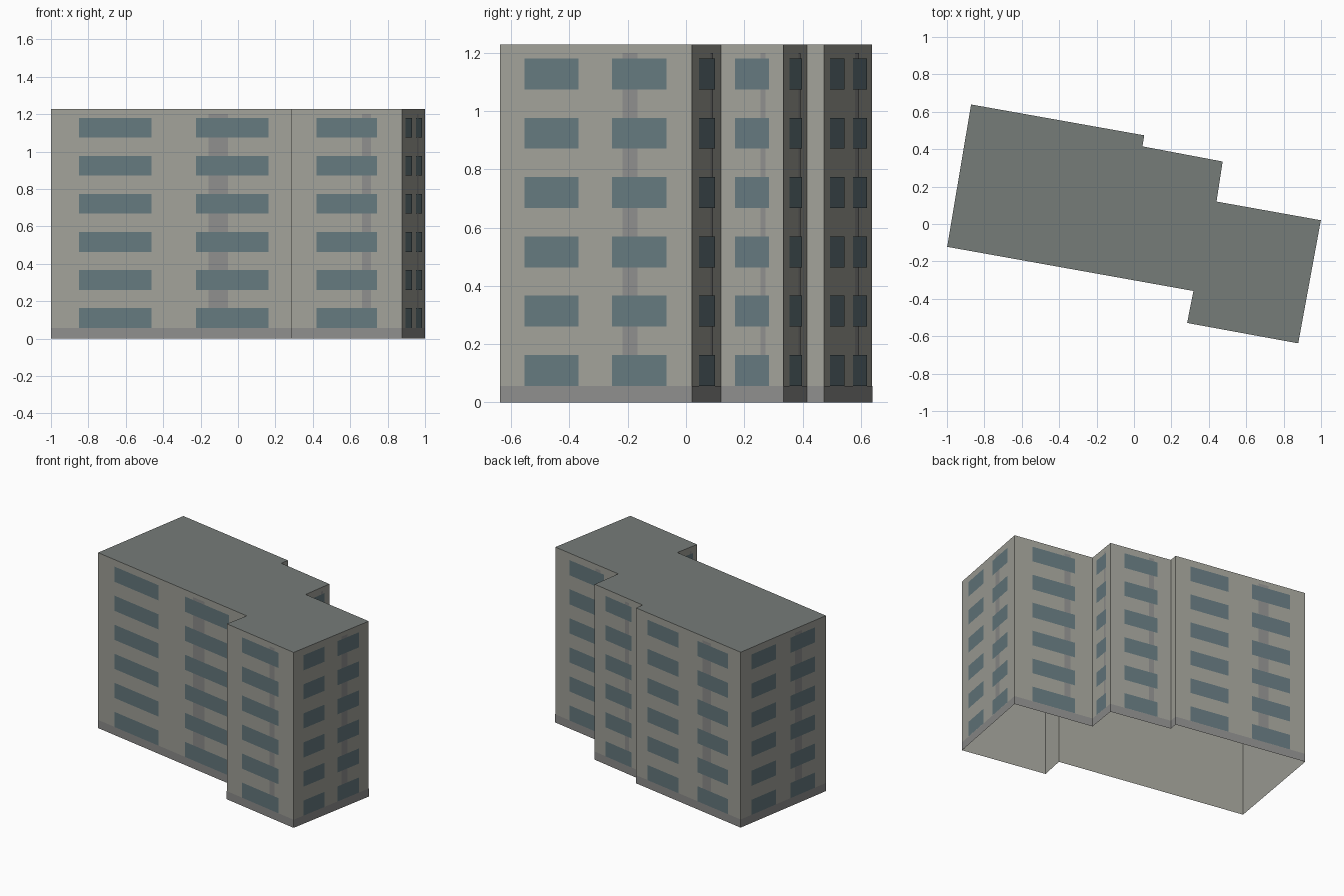
import bpy
from mathutils import Vector

if "Cube" in bpy.data.objects:
    bpy.data.objects.remove(bpy.data.objects["Cube"])

HEIGHT = 1.228
PLINTH = 0.057
FLOORS = 6
PITCH = 0.2035
WINDOW_H = 0.106

# footprint, counter-clockwise from the left front corner
FOOT = [Vector(p) for p in [
    (-0.999, -0.122), (0.318, -0.358), (0.284, -0.529), (0.878, -0.638),
    (0.999, 0.02), (0.441, 0.12), (0.474, 0.334), (0.045, 0.415),
    (0.055, 0.474), (-0.871, 0.639)]]
WALLS = list(zip(FOOT, FOOT[1:] + FOOT[:1]))


def material(name, rgb):
    m = bpy.data.materials.new(name)
    m.diffuse_color = (*rgb, 1)
    m.use_nodes = True
    m.node_tree.nodes["Principled BSDF"].inputs["Base Color"].default_value = m.diffuse_color
    return m


def mesh_object(name, verts, faces, mat):
    me = bpy.data.meshes.new(name)
    me.from_pydata(verts, [], faces)
    me.materials.append(mat)
    ob = bpy.data.objects.new(name, me)
    bpy.context.collection.objects.link(ob)
    return ob


def panels(name, rects, offset, mat):
    """Flat panels on walls; each rect is (start, end, from, to, z0, z1)."""
    verts, faces = [], []
    for a, b, f0, f1, z0, z1 in rects:
        d = (b - a).normalized()
        n = Vector((d.y, -d.x)) * offset
        p, q = a.lerp(b, f0) + n, a.lerp(b, f1) + n
        k = len(verts)
        verts += [(p.x, p.y, z0), (q.x, q.y, z0), (q.x, q.y, z1), (p.x, p.y, z1)]
        faces.append((k, k + 1, k + 2, k + 3))
    return mesh_object(name, verts, faces, mat)


wall_mat = material("wall", (0.36, 0.36, 0.32))
roof_mat = material("roof", (0.18, 0.20, 0.19))
glass_mat = material("glass", (0.13, 0.19, 0.21))
trim_mat = material("trim", (0.27, 0.27, 0.265))

# outer walls, open underneath
n = len(FOOT)
ring = [(p.x, p.y, 0) for p in FOOT] + [(p.x, p.y, HEIGHT) for p in FOOT]
mesh_object("walls", ring,
            [(i, (i + 1) % n, (i + 1) % n + n, i + n) for i in range(n)], wall_mat)

# flat roof
mesh_object("roof", [(p.x, p.y, HEIGHT) for p in FOOT], [tuple(range(n))], roof_mat)

# window rows and stained vertical strips; tiny return walls stay blank
windows, strips = [], []
for a, b in WALLS:
    length = (b - a).length
    if length < 0.1:
        continue
    strips.append((a, b, 0.638, 0.718, PLINTH, 1.2))
    if length > 0.9:
        spans = [(0.113, 0.408), (0.588, 0.882)]
    elif length > 0.62:
        spans = [(0.127, 0.41), (0.583, 0.868)]
    else:
        spans = [(0.23, 0.775)]
    for f0, f1 in spans:
        for i in range(FLOORS):
            z = PLINTH + PITCH * i
            windows.append((a, b, f0, f1, z, z + WINDOW_H))
panels("windows", windows, 0.002, glass_mat)
panels("wall_strips", strips, 0.001, trim_mat)

# plinth band around the base
panels("plinth", [(a, b, 0, 1, 0, PLINTH) for a, b in WALLS], 0.001, trim_mat)
